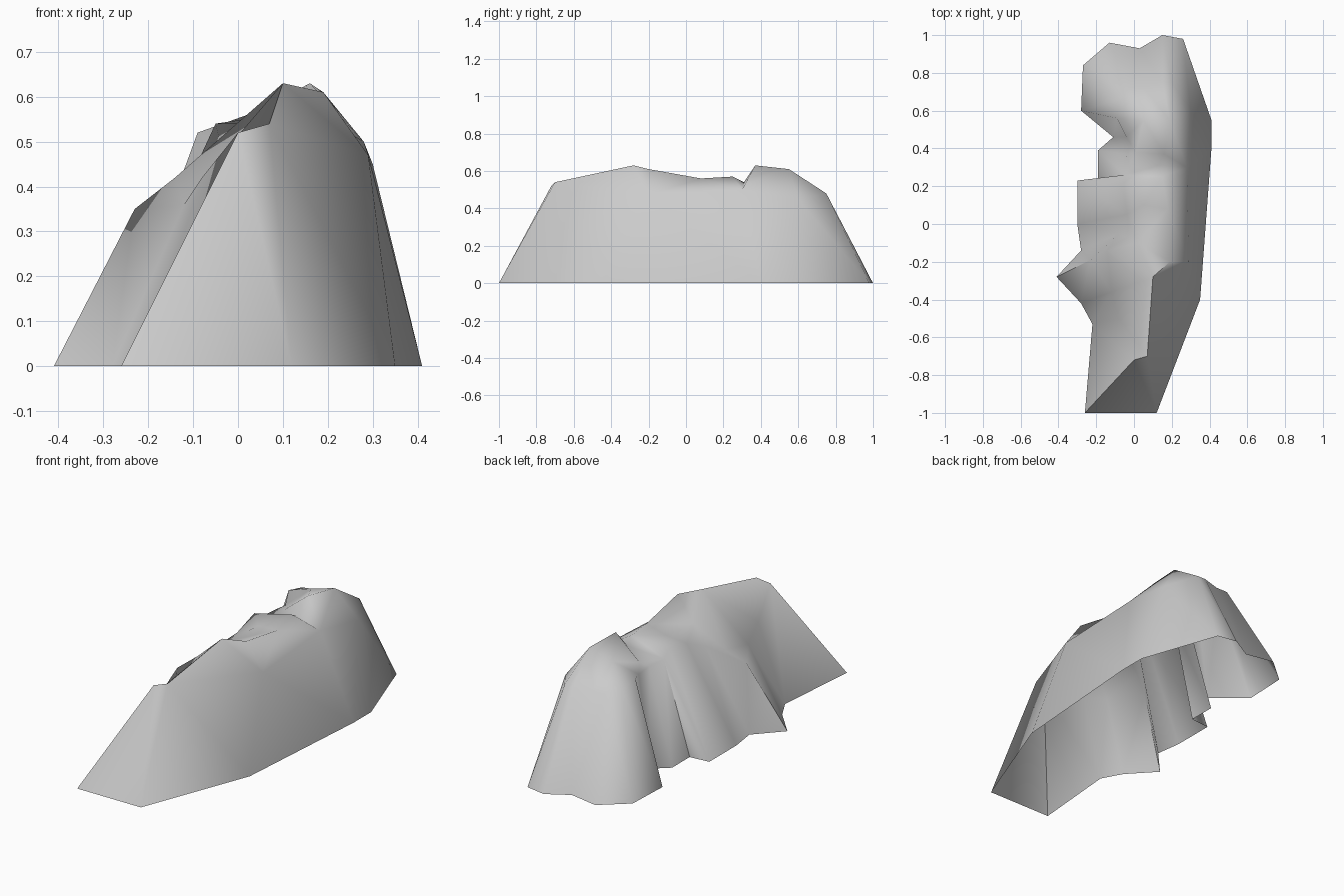
import bpy
import bmesh
import math
from mathutils import Vector
from mathutils.geometry import delaunay_2d_cdt

default_cube = bpy.data.objects.get("Cube")
if default_cube:
    bpy.data.objects.remove(default_cube, do_unlink=True)


def make_material(name, colour):
    """Create one flat, matte material."""
    material = bpy.data.materials.new(name)
    material.use_nodes = True
    material.diffuse_color = colour
    shader = next(node for node in material.node_tree.nodes
                  if node.type == "BSDF_PRINCIPLED")
    shader.inputs["Base Color"].default_value = colour
    shader.inputs["Roughness"].default_value = 1
    return material


# Foot of the cliff, anticlockwise from the front corner
foot_outline = [
    (-.26, -1), (.12, -1), (.35, -.4), (.41, .4), (.41, .55), (.26, .98),
    (.15, 1), (.03, .93), (-.13, .96), (-.27, .84), (-.28, .6), (-.11, .46),
    (-.19, .39), (-.19, .24), (-.3, .23), (-.3, 0), (-.28, -.14),
    (-.41, -.28), (-.28, -.42), (-.22, -.53),
]

# Upper edge of the walls, one point above each foot point
rim_outline = [
    (0, -.72, .52), (.07, -.7, .54), (.29, -.2, .47), (.28, .3, .5),
    (.3, .6, .45), (.2, .75, .48), (.15, .75, .48), (.05, .72, .48),
    (-.02, .72, .48), (-.08, .66, .5), (-.09, .56, .52), (-.04, .46, .49),
    (-.04, .37, .5), (-.05, .26, .5), (-.05, .21, .54), (-.04, .05, .5),
    (-.08, -.05, .46), (-.23, -.19, .35), (-.12, -.36, .36), (-.08, -.5, .42),
]

# Peaks, saddles and hollows inside the rim
summit_points = [
    (.1, -.28, .63), (.19, -.2, .61), (.02, -.1, .53), (-.14, -.14, .42),
    (.18, .08, .56), (.15, .25, .57), (.13, .31, .54), (.16, .37, .63),
    (.19, .55, .61), (.05, .55, .57), (.01, .38, .51), (.05, .1, .54),
]


def build_walls(mesh, foot, rim):
    """Join the two outlines with a strip of wall faces."""
    count = len(foot)
    for i in range(count):
        j = (i + 1) % count
        mesh.faces.new((foot[i], foot[j], rim[j], rim[i]))


def build_summit(mesh, rim, inner):
    """Fill the rim with triangles running through the inner points."""
    verts = rim + inner
    flat = [v.co.to_2d() for v in verts]
    loop = [(i, (i + 1) % len(rim)) for i in range(len(rim))]
    # Crest of the side spur stays a continuous edge
    spur_tip = min(range(len(rim)), key=lambda i: rim[i].co.x)
    spur = [(spur_tip, len(rim) + 3), (len(rim) + 3, len(rim) + 2)]
    result = delaunay_2d_cdt(flat, loop + spur, [], 1, 1e-5)
    faces, sources = result[2], result[3]
    for face in faces:
        mesh.faces.new([verts[sources[i][0]] for i in face])


# Open-bottomed cliff shell
cliff = bmesh.new()
foot = [cliff.verts.new(Vector((x, y, 0))) for x, y in foot_outline]
rim = [cliff.verts.new(point) for point in rim_outline]
inner = [cliff.verts.new(point) for point in summit_points]
build_walls(cliff, foot, rim)
build_summit(cliff, rim, inner)
bmesh.ops.triangulate(cliff, faces=[f for f in cliff.faces if len(f.verts) > 3])
bmesh.ops.recalc_face_normals(cliff, faces=cliff.faces)
if sum(face.normal.z * face.calc_area() for face in cliff.faces) < 0:
    bmesh.ops.reverse_faces(cliff, faces=cliff.faces)

shell = bpy.data.meshes.new("rock_cliff")
cliff.to_mesh(shell)
cliff.free()
shell.materials.append(make_material("pale_grey_rock", (.6, .6, .6, 1)))
rock = bpy.data.objects.new("rock_cliff", shell)
bpy.context.collection.objects.link(rock)

# Soft weathered shading with only the hardest creases kept
bpy.ops.object.select_all(action="DESELECT")
rock.select_set(True)
bpy.context.view_layer.objects.active = rock
bpy.ops.object.shade_smooth_by_angle(angle=math.radians(75))
